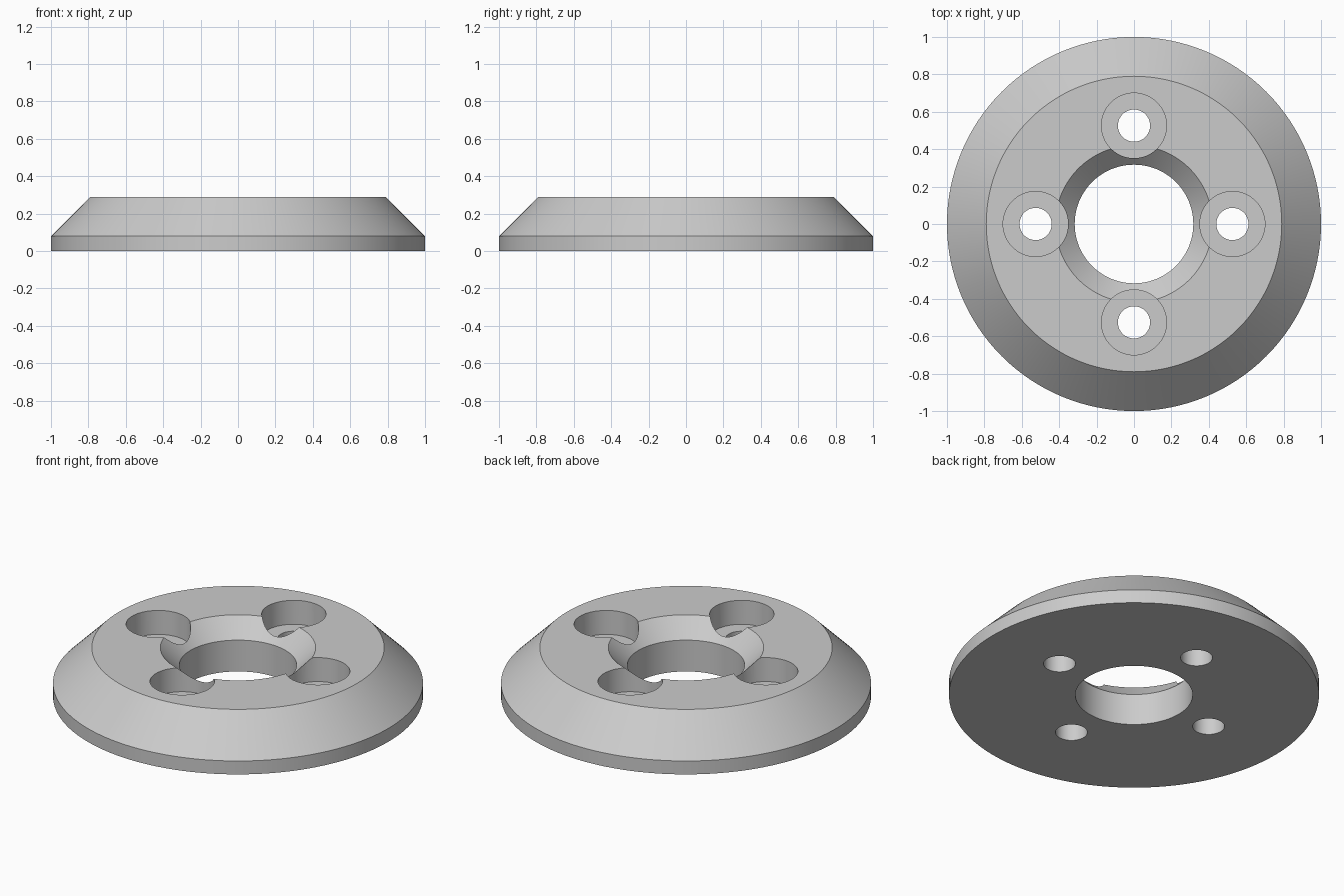
import bpy
import bmesh
from math import cos, sin, pi, radians

if "Cube" in bpy.data.objects:
    bpy.data.objects.remove(bpy.data.objects["Cube"], do_unlink=True)

SEGMENTS = 128
HEIGHT = 0.29

grey = bpy.data.materials.new("plain_grey")
grey.use_nodes = True
colour = (0.6, 0.6, 0.6, 1)
grey.diffuse_color = colour
grey.node_tree.nodes["Principled BSDF"].inputs["Base Color"].default_value = colour


def lathe(bm, profile, segments, centre=(0, 0), capped=False):
    """Turn an (r, z) profile around z; close it into a ring or cap both ends."""
    rings = []
    for i in range(segments):
        a = 2 * pi * i / segments
        rings.append([bm.verts.new((centre[0] + r * cos(a), centre[1] + r * sin(a), z))
                      for r, z in profile])
    n = len(profile)
    for i in range(segments):
        a, b = rings[i], rings[(i + 1) % segments]
        for j in range(n - 1 if capped else n):
            k = (j + 1) % n
            bm.faces.new((a[j], b[j], b[k], a[k]))
    if capped:
        bm.faces.new([ring[0] for ring in rings])
        bm.faces.new([ring[-1] for ring in rings])


def finish(bm, name):
    bmesh.ops.recalc_face_normals(bm, faces=bm.faces)
    mesh = bpy.data.meshes.new(name)
    bm.to_mesh(mesh)
    bm.free()
    mesh.materials.append(grey)
    obj = bpy.data.objects.new(name, mesh)
    bpy.context.collection.objects.link(obj)
    return obj


# Flange body: short rim, sloped shoulder, chamfered centre bore
bm = bmesh.new()
lathe(bm, [(0.317, 0), (1, 0), (1, 0.08), (0.79, HEIGHT),
           (0.42, HEIGHT), (0.317, 0.187)], SEGMENTS)
flange = finish(bm, "flange")

# Stepped cutter for four counterbored bolt holes
bm = bmesh.new()
for i in range(4):
    a = i * pi / 2
    lathe(bm, [(0.086, -0.1), (0.086, 0.147), (0.174, 0.147), (0.174, HEIGHT + 0.1)],
          64, (0.526 * cos(a), 0.526 * sin(a)), capped=True)
cutter = finish(bm, "bolt_hole_cutter")
cutter.hide_render = True

# Cut the holes, then drop the cutter
bpy.ops.object.select_all(action='DESELECT')
flange.select_set(True)
bpy.context.view_layer.objects.active = flange
cut = flange.modifiers.new("bolt_holes", 'BOOLEAN')
cut.operation = 'DIFFERENCE'
cut.solver = 'EXACT'
cut.object = cutter
bpy.ops.object.modifier_apply(modifier=cut.name)
bpy.data.objects.remove(cutter, do_unlink=True)

# Smooth round walls, crisp machined edges
bpy.ops.object.shade_smooth_by_angle(angle=radians(30))
